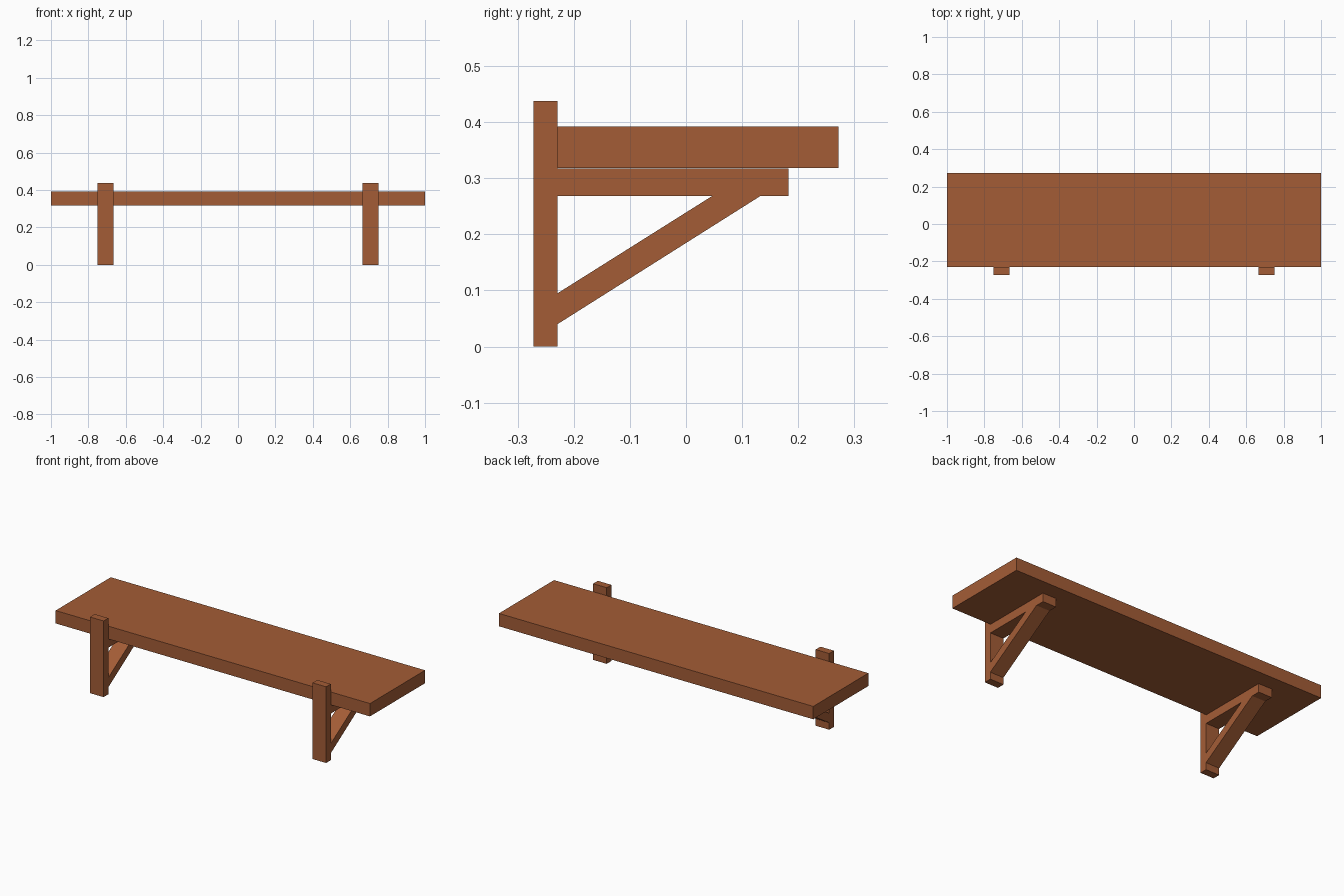
import bpy, bmesh

if "Cube" in bpy.data.objects:
    bpy.data.objects.remove(bpy.data.objects["Cube"])

wood = bpy.data.materials.new("warm brown wood")
wood.diffuse_color = (0.37, 0.108, 0.037, 1)
wood.use_nodes = True
wood.node_tree.nodes["Principled BSDF"].inputs["Base Color"].default_value = wood.diffuse_color


def prism(name, profile, x0, x1):
    """Extrude a (y, z) profile along x."""
    bm = bmesh.new()
    face = bm.faces.new([bm.verts.new((x0, y, z)) for y, z in profile])
    new = bmesh.ops.extrude_face_region(bm, geom=[face])["geom"]
    verts = [v for v in new if isinstance(v, bmesh.types.BMVert)]
    bmesh.ops.translate(bm, verts=verts, vec=(x1 - x0, 0, 0))
    bmesh.ops.recalc_face_normals(bm, faces=bm.faces)
    mesh = bpy.data.meshes.new(name)
    bm.to_mesh(mesh)
    bm.free()
    mesh.materials.append(wood)
    obj = bpy.data.objects.new(name, mesh)
    bpy.context.collection.objects.link(obj)


def rect(y0, y1, z0, z1):
    return [(y0, z0), (y1, z0), (y1, z1), (y0, z1)]


# Shelf board
prism("shelf_board", rect(-0.229, 0.272, 0.318, 0.392), -1, 1)

# Two brackets: wall post, arm under the board, diagonal brace
for side, cx in (("left", -0.708), ("right", 0.708)):
    x0, x1 = cx - 0.043, cx + 0.043
    prism(side + "_post", rect(-0.272, -0.229, 0, 0.438), x0, x1)
    prism(side + "_arm", rect(-0.229, 0.183, 0.268, 0.317), x0, x1)
    prism(side + "_brace", [(-0.229, 0.040), (0.132, 0.268),
                            (0.046, 0.268), (-0.229, 0.095)], x0, x1)
